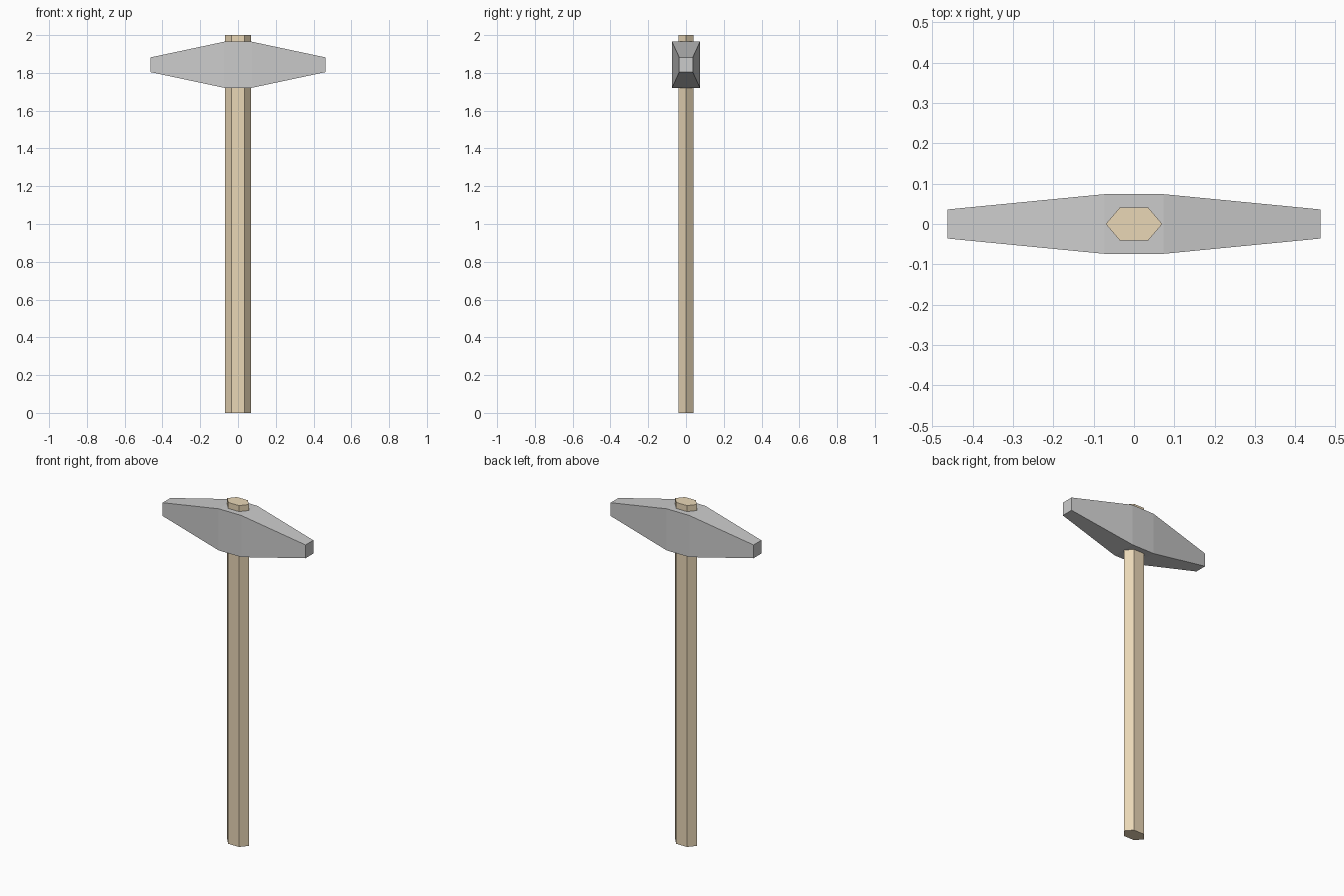
import bpy
import bmesh

if "Cube" in bpy.data.objects:
    bpy.data.objects.remove(bpy.data.objects["Cube"])


def loft(name, rings):
    """Join matching vertex rings with side faces and cap both ends."""
    bm = bmesh.new()
    loops = [[bm.verts.new(p) for p in ring] for ring in rings]
    for a, b in zip(loops, loops[1:]):
        for i in range(len(a)):
            j = (i + 1) % len(a)
            bm.faces.new((a[i], a[j], b[j], b[i]))
    bm.faces.new(loops[0])
    bm.faces.new(loops[-1])
    bmesh.ops.recalc_face_normals(bm, faces=bm.faces)
    mesh = bpy.data.meshes.new(name)
    bm.to_mesh(mesh)
    bm.free()
    obj = bpy.data.objects.new(name, mesh)
    bpy.context.collection.objects.link(obj)
    return obj


# Wooden handle: flattened hexagonal shaft
hexagon = [(0.07, 0), (0.035, 0.041), (-0.035, 0.041),
           (-0.07, 0), (-0.035, -0.041), (0.035, -0.041)]
handle = loft("handle", [[(x, y, z) for x, y in hexagon] for z in (0, 2)])
wood = bpy.data.materials.new("wood")
wood.diffuse_color = (0.82, 0.68, 0.47, 1)
wood.use_nodes = True
wood.node_tree.nodes["Principled BSDF"].inputs["Base Color"].default_value = wood.diffuse_color
handle.data.materials.append(wood)

# Metal head: rectangular sections (x, half depth, half height) tapering to both ends
head_z = 1.843
sections = [(-0.463, 0.036, 0.039), (-0.073, 0.074, 0.122),
            (0.073, 0.074, 0.122), (0.463, 0.036, 0.039)]
corners = [(-1, -1), (1, -1), (1, 1), (-1, 1)]
loft("hammer_head", [[(x, sy * hy, head_z + sz * hz) for sy, sz in corners]
                     for x, hy, hz in sections])
